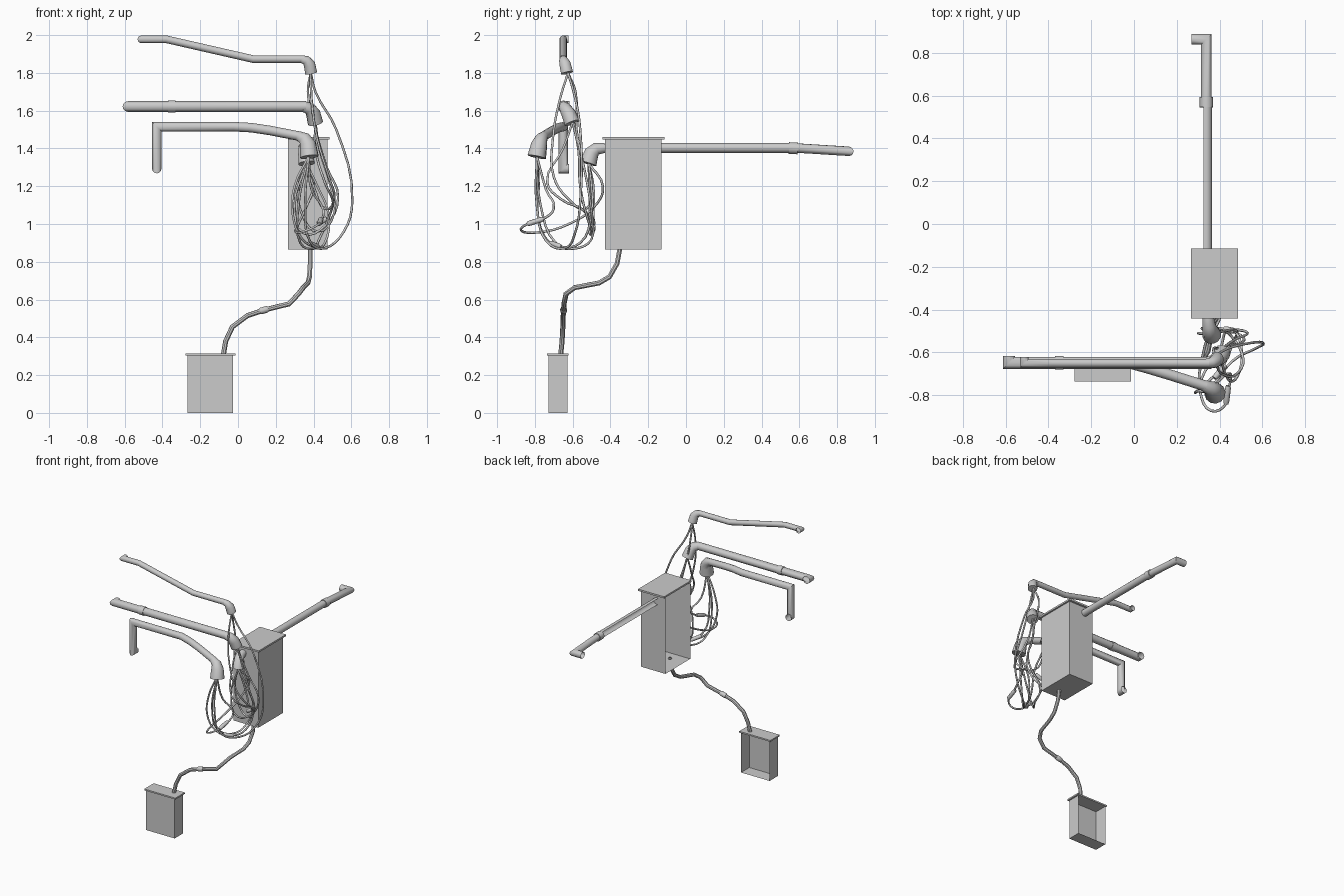
import bpy, bmesh, math
from mathutils import Vector


def finish(name, bm, smooth=True):
    bmesh.ops.recalc_face_normals(bm, faces=bm.faces)
    me = bpy.data.meshes.new(name)
    bm.to_mesh(me)
    bm.free()
    ob = bpy.data.objects.new(name, me)
    bpy.context.collection.objects.link(ob)
    if smooth:
        bpy.context.view_layer.objects.active = ob
        ob.select_set(True)
        bpy.ops.object.shade_smooth_by_angle(angle=math.radians(40))
        ob.select_set(False)
    return ob


def tube(name, pts, radii, sides=12, cap=False, open_dir=None):
    """Mitred sweep along a polyline; radii is one number or one per point."""
    pts = [Vector(p) for p in pts]
    n = len(pts)
    if not isinstance(radii, (list, tuple)):
        radii = [radii] * n
    dirs = [(b - a).normalized() for a, b in zip(pts, pts[1:])]
    u = dirs[0].orthogonal().normalized()
    v = dirs[0].cross(u)
    offs = [radii[0] * (u * math.cos(t) + v * math.sin(t))
            for t in (2 * math.pi * (k + 0.5) / sides for k in range(sides))]
    bm = bmesh.new()
    rings = []
    for i, p in enumerate(pts):
        if i:
            d = dirs[i - 1]
            nrm = d + dirs[i] if i < n - 1 else d
            s = radii[i] / radii[i - 1]
            offs = [(o - d * (o.dot(nrm) / d.dot(nrm))) * s for o in offs]
        rings.append([bm.verts.new(p + o) for o in offs])
    for a, b in zip(rings, rings[1:]):
        for k in range(sides):
            j = (k + 1) % sides
            bm.faces.new((a[k], a[j], b[j], b[k]))
    if cap:
        bm.faces.new(rings[0])
        bm.faces.new(rings[-1])
    bmesh.ops.recalc_face_normals(bm, faces=bm.faces)
    if open_dir:
        bm.normal_update()
        hidden = [f for f in bm.faces if f.normal.dot(Vector(open_dir)) > 0.7]
        bmesh.ops.delete(bm, geom=hidden, context='FACES')
    return finish(name, bm)


def box(name, lo, hi, open_dir=None):
    bm = bmesh.new()
    bmesh.ops.create_cube(bm, size=1)
    lo, hi = Vector(lo), Vector(hi)
    for w in bm.verts:
        w.co = Vector([(lo[i] + hi[i]) / 2 + w.co[i] * (hi[i] - lo[i]) for i in range(3)])
    if open_dir:
        bm.normal_update()
        bmesh.ops.delete(bm, geom=[f for f in bm.faces if f.normal.dot(Vector(open_dir)) > 0.9],
                         context='FACES')
    return finish(name, bm, False)


def wire(name, pts, r=0.0065):
    cu = bpy.data.curves.new(name, 'CURVE')
    cu.dimensions = '3D'
    cu.bevel_depth = r
    cu.bevel_resolution = 1
    cu.resolution_u = 4
    sp = cu.splines.new('BEZIER')
    sp.bezier_points.add(len(pts) - 1)
    for b, p in zip(sp.bezier_points, pts):
        b.co = p
        b.handle_left_type = b.handle_right_type = 'AUTO'
    ob = bpy.data.objects.new(name, cu)
    bpy.context.collection.objects.link(ob)


def sleeve(name, a, b, r):
    a, b = Vector(a), Vector(b)
    tube(name, [a, a.lerp(b, 0.15), a.lerp(b, 0.85), b], [r * 0.8, r, r, r * 0.8], 10, cap=True)


# Wall boxes, open where they meet the wall
box("main_box", (0.265, -0.43, 0.865), (0.473, -0.13, 1.447), (-1, 0, 0))
box("main_box_lid", (0.265, -0.442, 1.447), (0.485, -0.114, 1.46))
box("small_box", (-0.267, -0.727, 0), (-0.026, -0.627, 0.303), (0, 1, 0))
box("small_box_lid", (-0.277, -0.735, 0.303), (-0.014, -0.622, 0.314))

# Thick conduits with elbows turned into the wall
tube("upper_conduit", [(-0.512, -0.622, 1.978), (-0.512, -0.65, 1.978), (-0.38, -0.65, 1.978),
     (0.08, -0.65, 1.873), (0.35, -0.65, 1.873)], 0.02)
tube("middle_conduit", [(-0.583, -0.617, 1.622), (-0.583, -0.648, 1.622), (0.36, -0.648, 1.622)], 0.028)
tube("lower_conduit", [(-0.43, -0.62, 1.293), (-0.43, -0.65, 1.293), (-0.43, -0.65, 1.515),
     (-0.02, -0.65, 1.515), (0.07, -0.675, 1.51), (0.17, -0.705, 1.495), (0.335, -0.757, 1.463)], 0.025)
tube("side_conduit_end", [(0.268, 0.862, 1.385), (0.338, 0.862, 1.385), (0.338, 0.57, 1.403)], 0.025)
tube("side_conduit", [(0.338, 0.57, 1.403), (0.338, -0.135, 1.403)], 0.026, open_dir=(-1, 0, 0))
tube("middle_coupling", [(-0.37, -0.648, 1.622), (-0.33, -0.648, 1.622)], 0.032, cap=True)
tube("side_coupling", [(0.338, 0.545, 1.402), (0.338, 0.592, 1.4)], 0.031, cap=True)

# Weather heads, flaring downward
tube("upper_head", [(0.335, -0.65, 1.873), (0.36, -0.648, 1.867), (0.378, -0.64, 1.845),
     (0.387, -0.63, 1.8)], [0.02, 0.024, 0.031, 0.033], cap=True)
tube("middle_head", [(0.345, -0.648, 1.622), (0.378, -0.64, 1.613), (0.398, -0.622, 1.585),
     (0.41, -0.603, 1.535)], [0.028, 0.032, 0.038, 0.041], cap=True)
tube("lower_head", [(0.32, -0.752, 1.466), (0.352, -0.765, 1.452), (0.37, -0.777, 1.42),
     (0.378, -0.79, 1.355)], [0.025, 0.033, 0.043, 0.05], cap=True)
tube("side_head", [(0.345, -0.43, 1.403), (0.35, -0.475, 1.398), (0.357, -0.5, 1.375),
     (0.363, -0.517, 1.32)], [0.026, 0.031, 0.039, 0.045], cap=True)

# Thin conduit linking the two boxes
tube("link_conduit", [(0.382, -0.35, 0.87), (0.382, -0.365, 0.79), (0.378, -0.405, 0.72),
     (0.37, -0.46, 0.688), (0.345, -0.59, 0.663), (0.32, -0.635, 0.63), (0.27, -0.646, 0.577),
     (0.14, -0.648, 0.545), (0.05, -0.65, 0.515), (-0.03, -0.652, 0.455),
     (-0.065, -0.656, 0.38), (-0.077, -0.663, 0.31)], 0.0135, 8)
sleeve("link_coupling", (0.115, -0.648, 0.538), (0.16, -0.648, 0.55), 0.018)

# Loose wires drooping between the heads
T, M, L, H = (0.385, -0.625, 1.8), (0.41, -0.6, 1.54), (0.375, -0.79, 1.36), (0.363, -0.515, 1.32)
wire("wire_outer", [T, (0.41, -0.595, 1.7), (0.52, -0.56, 1.5), (0.605, -0.56, 1.12),
     (0.56, -0.585, 0.96), (0.46, -0.64, 0.872), (0.38, -0.74, 0.91), (0.355, -0.79, 1.1), L])
wire("wire_inner", [T, (0.37, -0.585, 1.7), (0.41, -0.58, 1.5), (0.47, -0.54, 1.3),
     (0.53, -0.51, 1.14), (0.46, -0.495, 0.99), (0.35, -0.51, 0.95), (0.3, -0.51, 1.1), H])
wire("wire_front", [T, (0.39, -0.67, 1.65), (0.42, -0.705, 1.45), (0.48, -0.7, 1.25),
     (0.51, -0.63, 1.14), (0.46, -0.53, 1.08), (0.4, -0.5, 1.2), H])
wire("wire_middle_a", [M, (0.43, -0.57, 1.4), (0.49, -0.56, 1.2), (0.51, -0.53, 1.06),
     (0.42, -0.49, 0.96), (0.34, -0.49, 1.05), (0.32, -0.49, 1.2), H])
wire("wire_middle_b", [M, (0.41, -0.65, 1.4), (0.46, -0.735, 1.22), (0.5, -0.66, 1.13),
     (0.49, -0.53, 1.06), (0.43, -0.5, 0.92), (0.4, -0.59, 0.87), (0.33, -0.69, 0.9), (0.32, -0.77, 1.1), L])
wire("wire_lower_a", [L, (0.3, -0.78, 1.2), (0.29, -0.785, 1.05), (0.34, -0.74, 0.92),
     (0.41, -0.67, 0.88), (0.46, -0.56, 0.9), (0.48, -0.5, 1.05), (0.42, -0.5, 1.2), H])
wire("wire_lower_b", [L, (0.39, -0.74, 1.18), (0.45, -0.7, 1.08), (0.445, -0.76, 1.025),
     (0.43, -0.84, 1.0), (0.36, -0.872, 0.965), (0.31, -0.79, 0.955), (0.32, -0.62, 1.0),
     (0.37, -0.47, 1.11), (0.4, -0.44, 1.2), H])

# Splice sleeves on the wires
sleeve("splice_a", (0.44, -0.755, 1.027), (0.43, -0.84, 1.0), 0.014)
sleeve("splice_b", (0.375, -0.72, 0.9), (0.425, -0.66, 0.878), 0.014)
sleeve("splice_c", (0.42, -0.49, 1.0), (0.47, -0.5, 1.03), 0.014)
